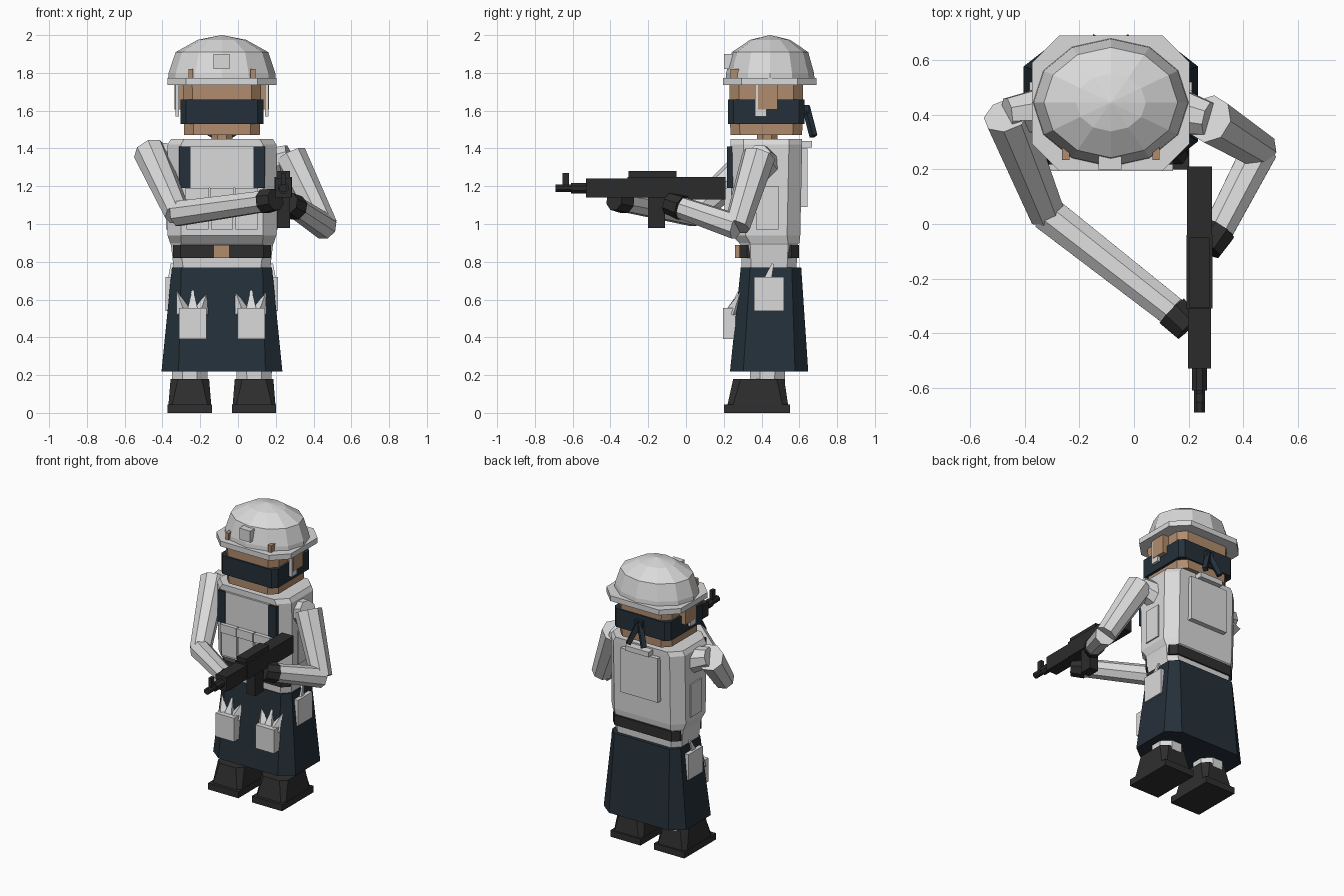
import bpy, bmesh, math
from mathutils import Vector

cube = bpy.data.objects.get("Cube")
if cube:
    bpy.data.objects.remove(cube)


def material(name, rgb):
    m = bpy.data.materials.new(name)
    m.use_nodes = True
    m.diffuse_color = (*rgb, 1)
    m.node_tree.nodes["Principled BSDF"].inputs["Base Color"].default_value = (*rgb, 1)
    return m


WHITE = material("off white cloth", (0.70, 0.70, 0.70))
TAN = material("tan skin", (0.44, 0.265, 0.155))
NAVY = material("navy cloth", (0.018, 0.03, 0.042))
BLACK = material("black leather", (0.028, 0.028, 0.028))
GUN = material("dark metal", (0.024, 0.024, 0.024))
CX, CY = -0.085, 0.44  # middle of the body


def finish(name, bm, mat):
    bmesh.ops.recalc_face_normals(bm, faces=bm.faces)
    mesh = bpy.data.meshes.new(name)
    bm.to_mesh(mesh)
    bm.free()
    mesh.materials.append(mat)
    ob = bpy.data.objects.new(name, mesh)
    bpy.context.collection.objects.link(ob)
    return ob


def skin(name, rings, mat):
    """Join rings of points into a closed solid."""
    bm = bmesh.new()
    loops = [[bm.verts.new(p) for p in ring] for ring in rings]
    n = len(loops[0])
    for a, b in zip(loops, loops[1:]):
        for i in range(n):
            j = (i + 1) % n
            bm.faces.new((a[i], a[j], b[j], b[i]))
    bm.faces.new(loops[0])
    bm.faces.new(loops[-1])
    return finish(name, bm, mat)


def box(name, x0, x1, y0, y1, z0, z1, mat):
    return skin(name, [[(x0, y0, z), (x1, y0, z), (x1, y1, z), (x0, y1, z)]
                       for z in (z0, z1)], mat)


def octagon(z, hx, hy, cx, cy, x=CX, y=CY):
    """Rectangle of half size hx, hy with corners cut by cx, cy."""
    a, b = hx - cx, hy - cy
    half = [(hx, -b), (hx, b), (a, hy), (-a, hy)]
    return [(x + p * s, y + q * s, z) for s in (1, -1) for p, q in half]


def tube(name, p, q, r0, r1, mat, sides=8):
    """Faceted limb from p to q."""
    p, q = Vector(p), Vector(q)
    rot = (q - p).to_track_quat('Z', 'Y')
    rings = []
    for c, r in ((p, r0), (q, r1)):
        angles = [(i + 0.5) * math.tau / sides for i in range(sides)]
        rings.append([c + rot @ Vector((r * math.cos(a), r * math.sin(a), 0)) for a in angles])
    return skin(name, rings, mat)


# Boots and legs
for side, s in (("right", -1), ("left", 1)):
    x = CX + s * 0.17
    box(side + "_boot_sole", x - 0.117, x + 0.117, 0.20, 0.55, 0, 0.045, BLACK)
    skin(side + "_boot", [octagon(0.045, 0.113, 0.16, 0.02, 0.03, x, 0.38),
                          octagon(0.18, 0.102, 0.135, 0.04, 0.04, x, 0.385)], BLACK)
    tube(side + "_leg", (x, 0.43, 0.15), (x, 0.44, 0.6), 0.1, 0.11, WHITE)

# Skirt and torso
skin("skirt", [octagon(0.22, 0.32, 0.207, 0.09, 0.07),
               octagon(0.77, 0.265, 0.16, 0.05, 0.05, CX, 0.45)], NAVY)
skin("torso", [octagon(0.76, 0.255, 0.145, 0.05, 0.05),
               octagon(0.89, 0.27, 0.15, 0.05, 0.05),
               octagon(0.90, 0.275, 0.16, 0.06, 0.06),
               octagon(0.94, 0.288, 0.18, 0.07, 0.07, CX, 0.425),
               octagon(1.42, 0.288, 0.19, 0.07, 0.07, CX, 0.425),
               octagon(1.45, 0.27, 0.19, 0.07, 0.07, CX, 0.425)], WHITE)
skin("belt", [octagon(z, 0.26, 0.158, 0.04, 0.04) for z in (0.82, 0.89)], BLACK)
box("belt_buckle", -0.13, -0.045, 0.26, 0.30, 0.82, 0.89, TAN)

# Vest details on the chest
box("chest_panel", -0.255, 0.085, 0.222, 0.26, 1.19, 1.41, WHITE)
for side, s in (("right", -1), ("left", 1)):
    x = CX + s * 0.197
    box(side + "_shoulder_strap", x - 0.03, x + 0.03, 0.218, 0.30, 1.19, 1.41, NAVY)
    x = CX + s * 0.285
    box(side + "_vest_panel", x - 0.012, x + 0.012, 0.37, 0.49, 0.97, 1.2, WHITE)
for i in range(3):
    x = CX + (i - 1) * 0.13
    box(f"chest_pouch_{i + 1}", x - 0.058, x + 0.058, 0.205, 0.26, 0.97, 1.15, WHITE)
    box(f"pouch_flap_{i + 1}", x - 0.062, x + 0.062, 0.195, 0.26, 1.13, 1.19, WHITE)

# Back panel and its handle
box("back_panel", CX - 0.145, CX + 0.145, 0.60, 0.642, 1.09, 1.40, WHITE)
box("back_handle", CX - 0.09, CX + 0.09, 0.61, 0.668, 1.405, 1.44, WHITE)

# Hip and thigh pouches with pointed paper scraps
for side, s in (("right", -1), ("left", 1)):
    x = CX + s * 0.265
    box(side + "_hip_pouch", x - 0.033, x + 0.033, 0.36, 0.52, 0.54, 0.72, WHITE)
    tube(side + "_hip_scrap", (x, 0.43, 0.70), (x, 0.46, 0.79), 0.03, 0.008, WHITE, 4)
    x = CX + s * 0.155
    box(side + "_thigh_pouch", x - 0.072, x + 0.072, 0.195, 0.262, 0.39, 0.555, WHITE)
    for i, (lean, top) in enumerate(((-0.085, 0.645), (0.0, 0.66), (0.075, 0.635))):
        tube(f"{side}_thigh_scrap_{i + 1}", (x + lean * 0.55, 0.25, 0.53),
             (x + lean, 0.285, top), 0.042, 0.002, WHITE, 4)

# Neck, head and wrapped band
tube("neck", (CX, 0.43, 1.43), (CX, 0.43, 1.50), 0.06, 0.06, TAN)
skin("head", [octagon(1.47, 0.2, 0.19, 0.05, 0.05, CX, 0.425),
              octagon(1.75, 0.208, 0.195, 0.05, 0.05, CX, 0.425)], TAN)
skin("face_band", [octagon(z, 0.219, 0.203, 0.03, 0.03, CX, 0.425) for z in (1.53, 1.66)], NAVY)
box("band_knot", CX - 0.03, CX + 0.03, 0.61, 0.65, 1.58, 1.63, NAVY)
for side, s in (("right", -1), ("left", 1)):
    tube(side + "_band_tail", (CX, 0.635, 1.62), (CX + s * 0.06, 0.675, 1.465),
         0.022, 0.022, NAVY, 4)
    x = CX + s * 0.225
    box(side + "_ear", x - 0.025, x + 0.025, 0.38, 0.485, 1.605, 1.74, TAN)
    x = CX + s * 0.237
    box(side + "_chin_strap", x - 0.01, x + 0.01, 0.365, 0.425, 1.57, 1.75, WHITE)
    x = CX + s * 0.165
    box(side + "_helmet_clip", x - 0.013, x + 0.013, 0.235, 0.30, 1.77, 1.82, TAN)

# Helmet: brim, faceted dome and badge
skin("helmet_brim", [octagon(z, 0.289, 0.248, 0.1, 0.1, CX, 0.443) for z in (1.735, 1.772)], WHITE)
dome = [(1.77, 1.0), (1.80, 0.99), (1.91, 0.86), (1.975, 0.45), (2.0, 0.01)]
skin("helmet_dome", [[(CX + 0.285 * r * math.cos(i * math.tau / 12),
                       0.445 + 0.235 * r * math.sin(i * math.tau / 12), z)
                      for i in range(12)] for z, r in dome], WHITE)
box("helmet_badge", -0.13, -0.045, 0.20, 0.28, 1.82, 1.90, WHITE)

# Arms: shoulder, elbow, wrist and fingertips
arms = {
    "right": [(-0.28, 0.42, 1.32), (-0.465, 0.40, 1.38), (-0.32, 0.04, 1.055),
              (0.14, -0.32, 1.12), (0.20, -0.38, 1.13)],
    "left": [(0.12, 0.42, 1.30), (0.275, 0.385, 1.36), (0.46, 0.27, 0.985),
             (0.31, -0.02, 1.085), (0.265, -0.09, 1.11)],
}
for side, (root, shoulder, elbow, wrist, tip) in arms.items():
    tube(side + "_shoulder", root, shoulder, 0.1, 0.065, WHITE)
    tube(side + "_upper_arm", shoulder, elbow, 0.09, 0.07, WHITE)
    tube(side + "_forearm", elbow, wrist, 0.07, 0.06, WHITE)
    tube(side + "_glove", wrist, tip, 0.068, 0.06, BLACK)

# Rifle pointing forward
GX = 0.24
parts = [("stock", 0.045, -0.05, 0.21, 1.13, 1.25),
         ("receiver", 0.047, -0.31, -0.04, 1.14, 1.25),
         ("top_cover", 0.036, -0.305, -0.05, 1.24, 1.28),
         ("handguard", 0.042, -0.53, -0.31, 1.14, 1.24),
         ("magazine", 0.034, -0.20, -0.11, 0.98, 1.15),
         ("front_sight", 0.012, -0.655, -0.62, 1.20, 1.27)]
for name, half, y0, y1, z0, z1 in parts:
    box("rifle_" + name, GX - half, GX + half, y0, y1, z0, z1, GUN)
tube("rifle_barrel", (GX, -0.69, 1.19), (GX, -0.52, 1.19), 0.022, 0.022, GUN)
tube("rifle_barrel_sleeve", (GX, -0.61, 1.19), (GX, -0.52, 1.19), 0.03, 0.03, GUN)
